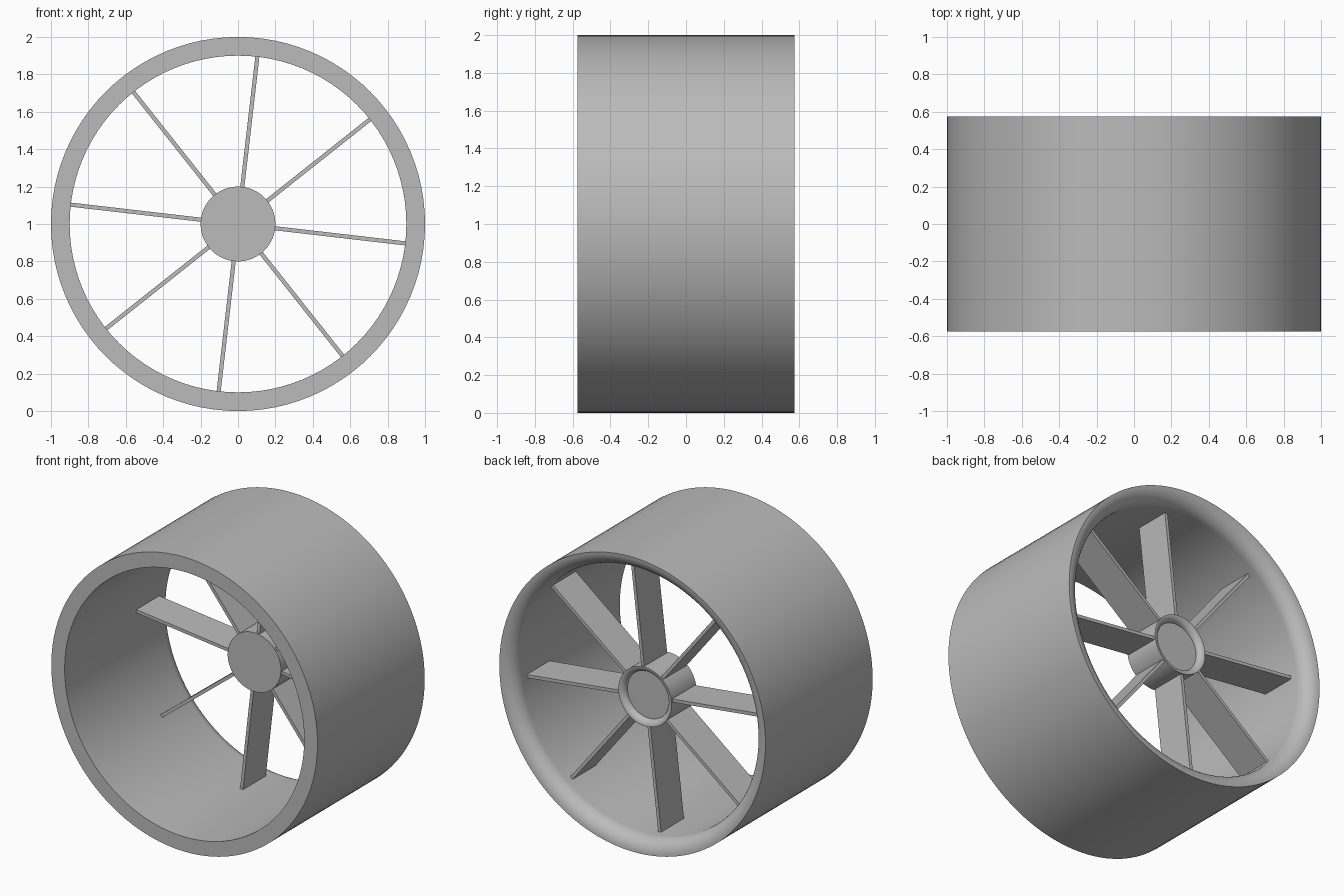
import bpy, bmesh, math
from mathutils import Matrix, Vector

cube = bpy.data.objects.get("Cube")
if cube:
    bpy.data.objects.remove(cube, do_unlink=True)

GREY = (0.5, 0.5, 0.5, 1)
mat = bpy.data.materials.new("plain grey")
mat.use_nodes = True
mat.diffuse_color = GREY
mat.node_tree.nodes["Principled BSDF"].inputs["Base Color"].default_value = GREY

CENTRE = Vector((0, 0, 1))
BLADES = 8


def finish(bm, name):
    bmesh.ops.remove_doubles(bm, verts=bm.verts, dist=0.0001)
    bmesh.ops.recalc_face_normals(bm, faces=bm.faces)
    mesh = bpy.data.meshes.new(name)
    bm.to_mesh(mesh)
    bm.free()
    mesh.materials.append(mat)
    obj = bpy.data.objects.new(name, mesh)
    bpy.context.collection.objects.link(obj)
    bpy.ops.object.select_all(action="DESELECT")
    obj.select_set(True)
    bpy.context.view_layer.objects.active = obj
    bpy.ops.object.shade_smooth_by_angle(angle=math.radians(30))
    return obj


def lathe(name, profile, closed, steps=96):
    """Spin (radius, y) points about the fan axis."""
    bm = bmesh.new()
    verts = [bm.verts.new((r, y, CENTRE.z)) for r, y in profile]
    edges = [bm.edges.new(p) for p in zip(verts, verts[1:])]
    if closed:
        edges.append(bm.edges.new((verts[-1], verts[0])))
    bmesh.ops.spin(bm, geom=verts + edges, cent=CENTRE, axis=(0, 1, 0),
                   angle=math.tau, steps=steps)
    return finish(bm, name)


def inner_round(radius, y, size, steps=10):
    """Bell-mouth curve from the bore out to the rear lip."""
    return [(radius - size * math.cos(a), y - size + size * math.sin(a))
            for a in (math.pi / 2 * i / steps for i in range(steps + 1))]


# Duct with a flat front lip and a flared rear mouth
lathe("duct", [(1, -0.575), (0.9, -0.575)] + inner_round(1, 0.575, 0.1), True)

# Hub with a flat nose and a shallow dished rear
lathe("hub", [(0, 0.175), (0.2, 0.175)]
      + inner_round(0.2, 0.44, 0.04)[::-1] + [(0, 0.4)], False)

# Straight radial blades
bm = bmesh.new()
for i in range(BLADES):
    turn = Matrix.Rotation(math.radians(6.6) + math.tau * i / BLADES, 4, "Y")
    size = Matrix.Diagonal((0.73, 0.245, 0.022, 1))
    place = Matrix.Translation(CENTRE) @ turn @ Matrix.Translation((0.54, 0.3075, 0))
    bmesh.ops.create_cube(bm, size=1, matrix=place @ size)
finish(bm, "blades")
